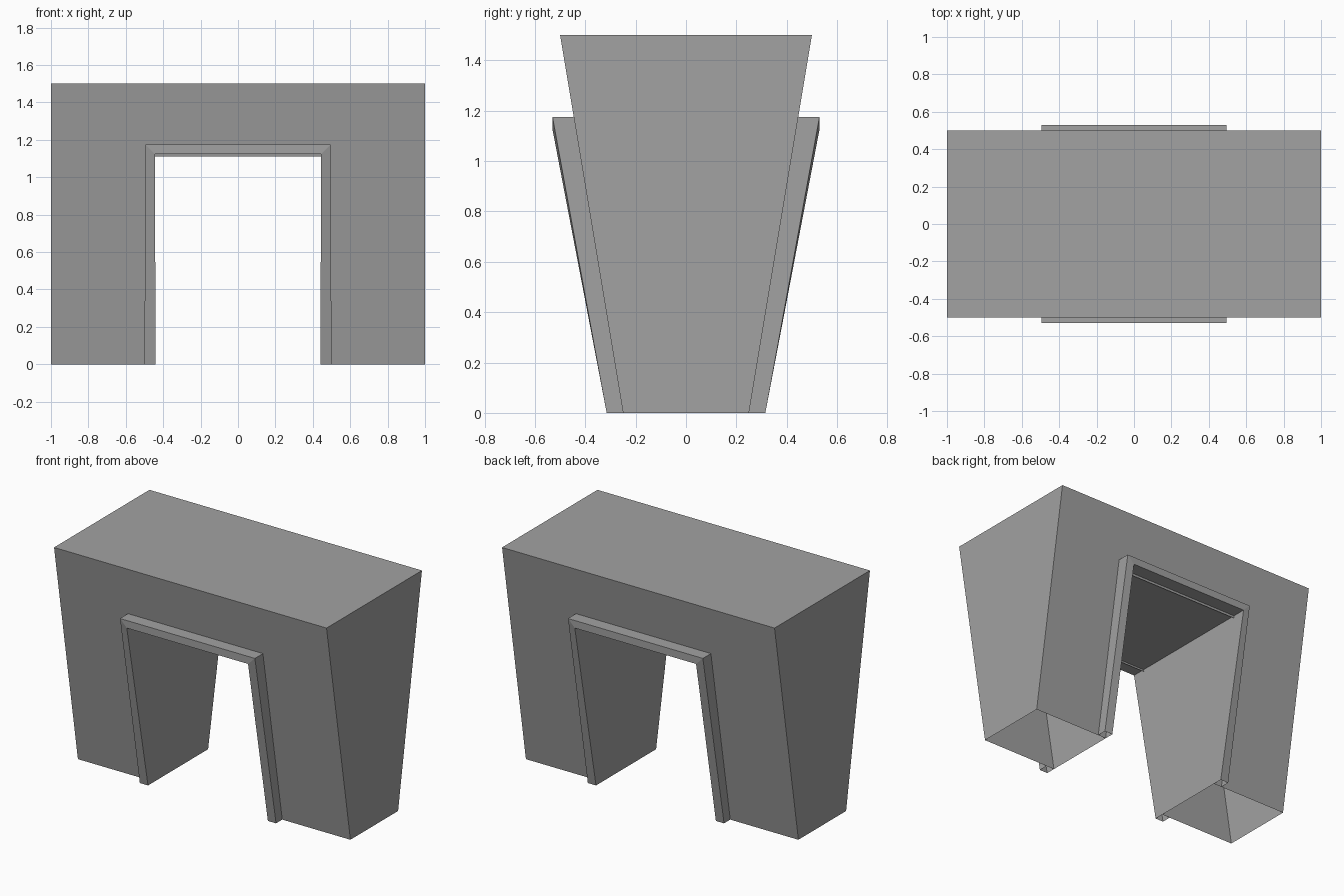
import bpy
import bmesh

cube = bpy.data.objects.get("Cube")
if cube:
    bpy.data.objects.remove(cube, do_unlink=True)

stone = bpy.data.materials.new("grey stone")
stone.use_nodes = True
GREY = (0.36, 0.36, 0.36, 1)
stone.diffuse_color = GREY
stone.node_tree.nodes["Principled BSDF"].inputs["Base Color"].default_value = GREY

HEIGHT, LIP, SOFFIT, TRIM_TOP = 1.5, 1.11, 1.125, 1.175
INNER_FOOT, INNER_HEAD = 0.44, 0.445


def wall_y(z):
    """Half depth of the wall, which widens upwards."""
    return 0.25 + 0.25 * z / HEIGHT


def arch(foot, head, top, y_foot, y_head):
    """Four points that run up one jamb, across and down the other."""
    return [(-foot, y_foot, 0), (-head, y_head, top),
            (head, y_head, top), (foot, y_foot, 0)]


def bridge(bm, a, b):
    """Join two paths with a strip of quads."""
    for i in range(len(a) - 1):
        bm.faces.new([bm.verts.new(p) for p in (a[i], a[i + 1], b[i + 1], b[i])])


def flip(path):
    return [(x, -y, z) for x, y, z in path]


def finish(bm, name):
    bmesh.ops.remove_doubles(bm, verts=bm.verts, dist=0.0005)
    bmesh.ops.recalc_face_normals(bm, faces=bm.faces)
    mesh = bpy.data.meshes.new(name)
    bm.to_mesh(mesh)
    bm.free()
    mesh.materials.append(stone)
    bpy.context.collection.objects.link(bpy.data.objects.new(name, mesh))


# Hollow flared wall, open under both legs
outer = arch(1, 1, HEIGHT, wall_y(0), wall_y(HEIGHT))
opening = arch(INNER_FOOT, INNER_HEAD, LIP, wall_y(0), wall_y(LIP))
passage = arch(INNER_FOOT, INNER_HEAD, SOFFIT, wall_y(0), wall_y(SOFFIT))
bm = bmesh.new()
bridge(bm, outer, flip(outer))
bridge(bm, outer, opening)
bridge(bm, flip(outer), flip(opening))
finish(bm, "flared_wall")

# Lining of the passage, slightly higher than the wall's lip
bm = bmesh.new()
bridge(bm, passage, flip(passage))
finish(bm, "passage_lining")

# Raised door frame on each face
rim_in = arch(INNER_FOOT, INNER_HEAD, SOFFIT, 0.315, 0.53)
rim_out = arch(0.5, 0.495, TRIM_TOP, 0.315, 0.53)
base_out = arch(0.5, 0.495, TRIM_TOP, wall_y(0), wall_y(TRIM_TOP))
for name, side in (("front_door_frame", flip), ("back_door_frame", list)):
    bm = bmesh.new()
    for a, b in ((passage, rim_in), (rim_in, rim_out), (rim_out, base_out)):
        bridge(bm, side(a), side(b))
    finish(bm, name)
